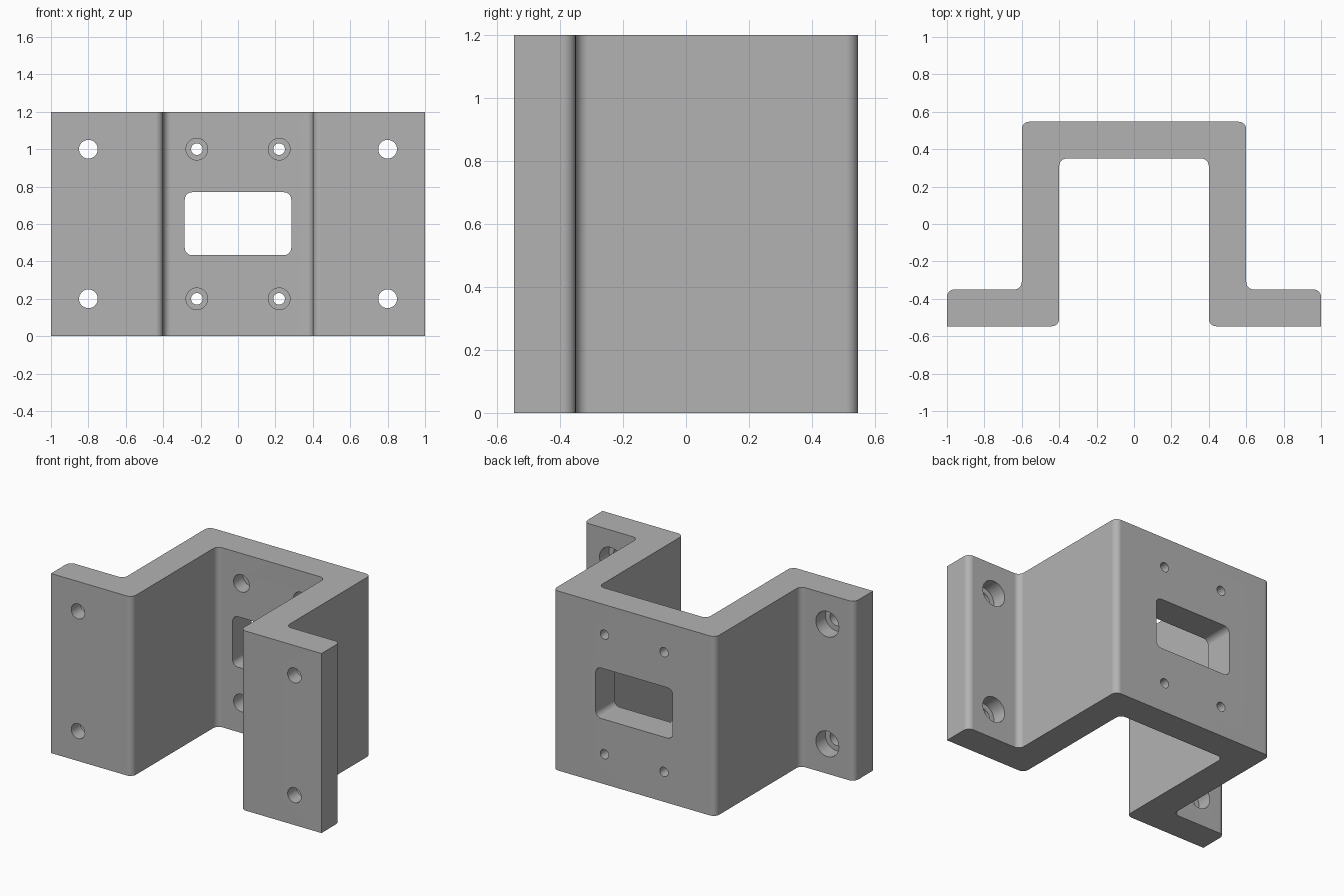
import bpy, bmesh, math
from mathutils import Vector

if "Cube" in bpy.data.objects:
    bpy.data.objects.remove(bpy.data.objects["Cube"], do_unlink=True)

HEIGHT = 1.2
BACK, WEB, FLANGE, FRONT = 0.547, 0.35, -0.35, -0.547

steel = bpy.data.materials.new("plain grey metal")
steel.use_nodes = True
grey = (0.45, 0.45, 0.45, 1)
steel.diffuse_color = grey
steel.node_tree.nodes["Principled BSDF"].inputs["Base Color"].default_value = grey


def rounded(corners, steps=6):
    """Fillet each (x, y, radius) right-angle corner of a closed outline."""
    out = []
    for i, (x, y, r) in enumerate(corners):
        p = Vector((x, y))
        if r == 0:
            out.append(p)
            continue
        a = (Vector(corners[i - 1][:2]) - p).normalized()
        b = (Vector(corners[(i + 1) % len(corners)][:2]) - p).normalized()
        centre = p + (a + b) * r
        for k in range(steps + 1):
            t = math.pi / 2 * k / steps
            out.append(centre - b * r * math.cos(t) - a * r * math.sin(t))
    return out


def loft(name, rings):
    """Closed solid through a stack of equal-length point rings."""
    bm = bmesh.new()
    loops = [[bm.verts.new(p) for p in ring] for ring in rings]
    for low, high in zip(loops, loops[1:]):
        for i in range(len(low)):
            bm.faces.new((low[i - 1], low[i], high[i], high[i - 1]))
    bm.faces.new(loops[0])
    bm.faces.new(loops[-1])
    bmesh.ops.recalc_face_normals(bm, faces=bm.faces)
    mesh = bpy.data.meshes.new(name)
    bm.to_mesh(mesh)
    bm.free()
    mesh.materials.append(steel)
    obj = bpy.data.objects.new(name, mesh)
    bpy.context.scene.collection.objects.link(obj)
    return obj


def circle(x, y, z, r, sides=32):
    angles = [2 * math.pi * i / sides for i in range(sides)]
    return [(x + r * math.cos(t), y, z + r * math.sin(t)) for t in angles]


# Hat-section body: half outline mirrored, then extruded upwards
R = 0.04
half = [(0.4, WEB, R), (0.4, FRONT, R), (1, FRONT, 0),
        (1, FLANGE, R), (0.6, FLANGE, R), (0.6, BACK, R)]
outline = rounded(half + [(-x, y, r) for x, y, r in reversed(half)])
bracket = loft("bracket", [[(p.x, p.y, z) for p in outline] for z in (0, HEIGHT)])

# Window through the web
frame = rounded([(-0.285, 0.433, R), (0.285, 0.433, R),
                 (0.285, 0.77, R), (-0.285, 0.77, R)])
cutters = [loft("window_cutter",
                [[(p.x, y, p.y) for p in frame] for y in (WEB - 0.1, BACK + 0.1)])]

# Counterbored holes: flanges open wide at the back, web opens wide at the front
for side in (-1, 1):
    for z in (0.2, 1.0):
        for name, x, wide_y, step_y, thin_y, wide, thin in (
                ("flange", 0.8, FLANGE + 0.05, FLANGE - 0.1, FRONT - 0.05, 0.085, 0.05),
                ("web", 0.22, WEB - 0.05, WEB + 0.1, BACK + 0.05, 0.058, 0.031)):
            stack = ((wide_y, wide), (step_y, wide), (step_y, thin), (thin_y, thin))
            cutters.append(loft(name + "_hole_cutter",
                                [circle(side * x, y, z, r) for y, r in stack]))

for cutter in cutters:
    cutter.hide_render = True
    cut = bracket.modifiers.new(cutter.name, "BOOLEAN")
    cut.operation = "DIFFERENCE"
    cut.solver = "EXACT"
    cut.object = cutter

# Bake the cuts and drop the helpers
bpy.context.view_layer.update()
graph = bpy.context.evaluated_depsgraph_get()
result = bpy.data.meshes.new_from_object(bracket.evaluated_get(graph))
bracket.modifiers.clear()
bracket.data = result
for cutter in cutters:
    bpy.data.objects.remove(cutter, do_unlink=True)

# Smooth fillets and bores, crisp edges elsewhere
bpy.ops.object.select_all(action="DESELECT")
bracket.select_set(True)
bpy.context.view_layer.objects.active = bracket
bpy.ops.object.shade_smooth_by_angle(angle=math.radians(30))
weighted = bracket.modifiers.new("flat_faces", "WEIGHTED_NORMAL")
weighted.keep_sharp = True
